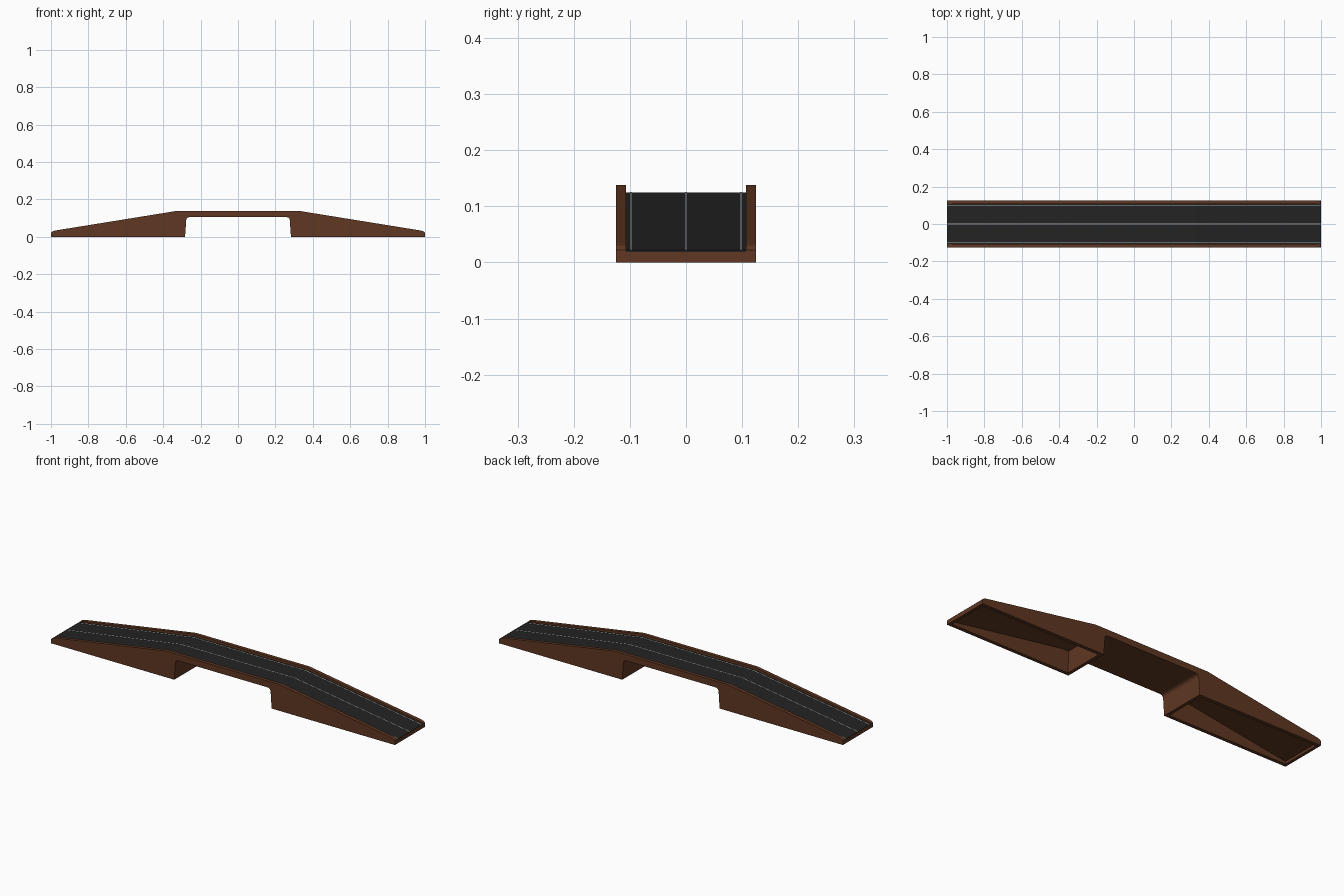
import bpy, bmesh

if "Cube" in bpy.data.objects:
    bpy.data.objects.remove(bpy.data.objects["Cube"])


def material(name, color):
    m = bpy.data.materials.new(name)
    m.diffuse_color = (*color, 1)
    m.use_nodes = True
    m.node_tree.nodes["Principled BSDF"].inputs["Base Color"].default_value = m.diffuse_color
    return m


brown = material("brown", (0.115, 0.038, 0.016))
asphalt = material("asphalt", (0.017, 0.017, 0.017))
paint = material("paint", (0.4, 0.42, 0.43))


def mirrored(half):
    """Complete a right-half path (listed from the outside in) across x = 0."""
    return half + [(-x, z) for x, z in reversed(half)]


def prism(name, profile, y0, y1, mat, caps=True):
    """Extrude a closed x-z profile from y0 to y1."""
    bm = bmesh.new()
    a = [bm.verts.new((x, y0, z)) for x, z in profile]
    b = [bm.verts.new((x, y1, z)) for x, z in profile]
    n = len(profile)
    for i in range(n):
        j = (i + 1) % n
        bm.faces.new((a[i], a[j], b[j], b[i]))
    if caps:
        bm.faces.new(a)
        bm.faces.new(b)
    bmesh.ops.recalc_face_normals(bm, faces=bm.faces[:])
    mesh = bpy.data.meshes.new(name)
    bm.to_mesh(mesh)
    bm.free()
    mesh.materials.append(mat)
    ob = bpy.data.objects.new(name, mesh)
    bpy.context.collection.objects.link(ob)
    return ob


def road_path(offset):
    """Road surface line, ramp - flat - ramp, shifted vertically."""
    return mirrored([(1, 0.022 + offset), (0.33, 0.125 + offset)])


def layer(name, low, high, y0, y1, mat):
    """Thin slab following the road between two height offsets."""
    prism(name, road_path(high) + road_path(low)[::-1], y0, y1, mat)


# Underpass opening with rounded upper corners, from the ground inwards
arch = [(0.283, 0), (0.277, 0.088), (0.275, 0.096), (0.270, 0.102), (0.262, 0.105)]
half_width, inner = 0.125, 0.107

# Side walls rising above the road as kerbs
wall_top = mirrored([(1, 0), (1, 0.022), (0.992, 0.029), (0.975, 0.034), (0.33, 0.138)])
wall = wall_top + mirrored(arch)[::-1]
prism("side_wall_front", wall, -half_width, -inner, brown)
prism("side_wall_back", wall, inner, half_width, brown)

# Deck with end walls and piers; ramps are hollow from below
underside = [(0.985, 0), (0.985, 0.014), (0.33, 0.114), (0.297, 0.114), (0.300, 0)]
core = mirrored([(1, 0), (1, 0.019), (0.33, 0.122)]) + mirrored(underside + arch)[::-1]
prism("deck", core, -inner, inner, brown, caps=False)

# Road surface and painted lines
layer("road", -0.003, 0, -inner, inner, asphalt)
for name, y in (("front", -0.098), ("centre", 0), ("back", 0.098)):
    layer("lane_line_" + name, -0.001, 0.0006, y - 0.0018, y + 0.0018, paint)
